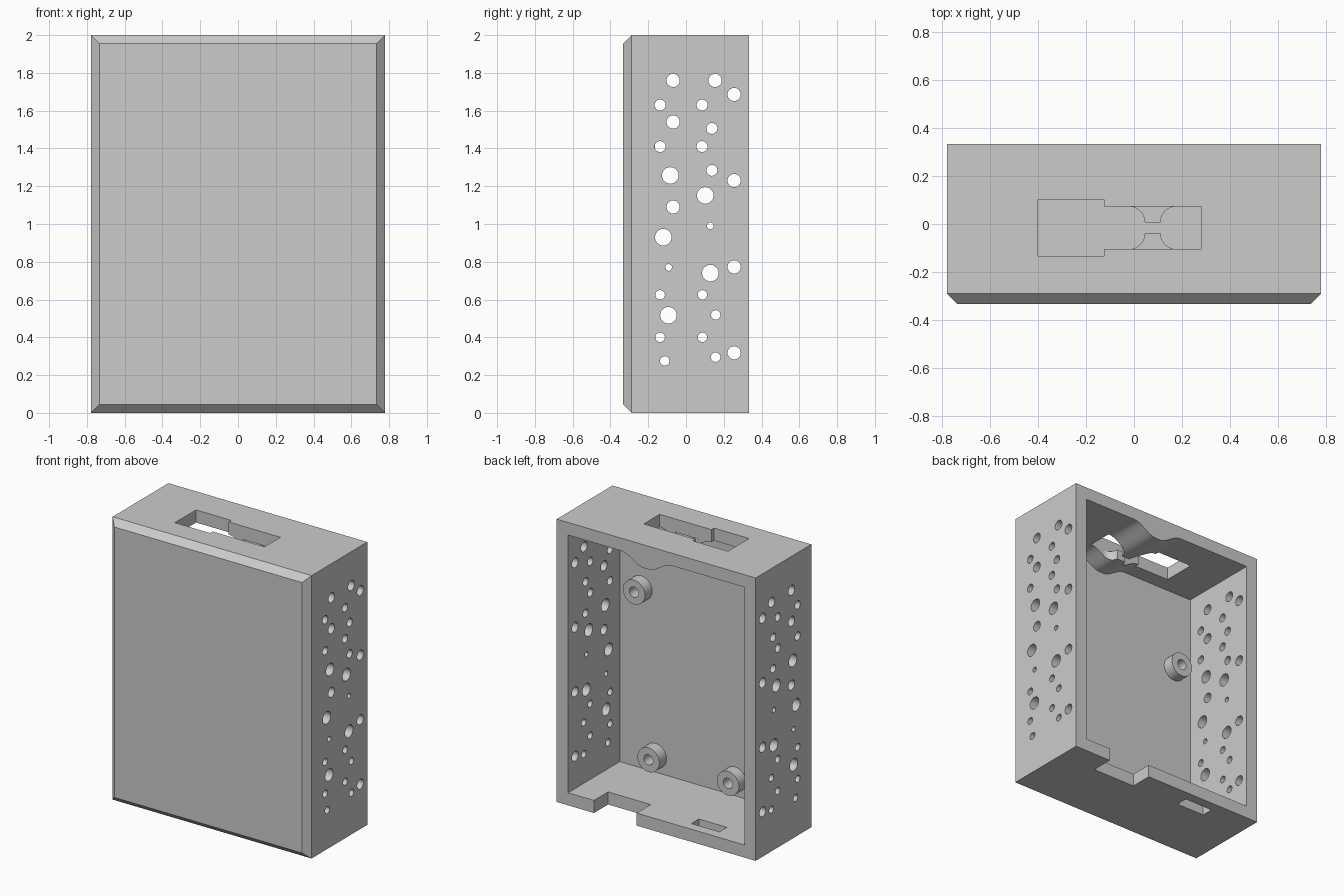
import bpy, bmesh
from math import cos, sin, pi, radians
from mathutils import Vector

cube = bpy.data.objects.get("Cube")
if cube:
    bpy.data.objects.remove(cube)

HALF_X, HALF_Y, TOP = 0.778, 0.333, 2.0
WALL, CHAMFER = 0.089, 0.044
INNER_X, CEILING, INNER_Y = HALF_X - WALL, TOP - WALL, WALL - HALF_Y

grey = bpy.data.materials.new("plain grey")
grey.use_nodes = True
tone = (0.6, 0.6, 0.6, 1)
grey.diffuse_color = tone
grey.node_tree.nodes["Principled BSDF"].inputs["Base Color"].default_value = tone


def make_object(name, bm):
    bmesh.ops.recalc_face_normals(bm, faces=bm.faces[:])
    mesh = bpy.data.meshes.new(name)
    bm.to_mesh(mesh)
    bm.free()
    mesh.materials.append(grey)
    obj = bpy.data.objects.new(name, mesh)
    bpy.context.scene.collection.objects.link(obj)
    return obj


def select_only(obj):
    bpy.ops.object.select_all(action='DESELECT')
    obj.select_set(True)
    bpy.context.view_layer.objects.active = obj


def prism(bm, outline, axis, start, end):
    """Extrude a flat outline along one axis."""
    def place(u, v):
        co = [u, v]
        co.insert("xyz".index(axis), start)
        return Vector(co)
    face = bm.faces.new([bm.verts.new(place(u, v)) for u, v in outline])
    moved = bmesh.ops.extrude_face_region(bm, geom=[face])["geom"]
    shift = Vector([end - start if a == axis else 0 for a in "xyz"])
    bmesh.ops.translate(bm, vec=shift, verts=[g for g in moved if isinstance(g, bmesh.types.BMVert)])


def rectangle(u0, u1, v0, v1):
    return [(u0, v0), (u1, v0), (u1, v1), (u0, v1)]


def arc(u, v, r, a0, a1, steps):
    return [(u + r * cos(radians(a0 + (a1 - a0) * i / steps)),
             v + r * sin(radians(a0 + (a1 - a0) * i / steps))) for i in range(steps + 1)]


def cut(target, bm):
    cutter = make_object("cutter", bm)
    cutter.hide_render = True
    mod = target.modifiers.new("cut", 'BOOLEAN')
    mod.operation, mod.solver, mod.object = 'DIFFERENCE', 'EXACT', cutter
    select_only(target)
    bpy.ops.object.modifier_apply(modifier=mod.name)
    bpy.data.objects.remove(cutter)


# Case block with a chamfered front
bm = bmesh.new()
prism(bm, rectangle(-HALF_X, HALF_X, 0, TOP), "y", -HALF_Y, HALF_Y)
front_edges = [e for e in bm.edges if all(v.co.y < 0 for v in e.verts)]
bmesh.ops.bevel(bm, geom=front_edges, offset=CHAMFER, segments=1, affect='EDGES')
case = make_object("case", bm)

# Cavity open at the back, with a smooth bump hanging from the ceiling
BUMP_X, FLAT, REACH, DROP = 0.077, 0.015, 0.2, 0.075
STEPS = 12
slope = []
for i in range(STEPS + 1):
    t = i / STEPS
    slope.append((FLAT + (REACH - FLAT) * t, CEILING - DROP * (1 + cos(pi * t)) / 2))
bump = [(BUMP_X + u, z) for u, z in reversed(slope)] + [(BUMP_X - u, z) for u, z in slope]
outline = [(-INNER_X, WALL), (INNER_X, WALL), (INNER_X, CEILING)] + bump + [(-INNER_X, CEILING)]
bm = bmesh.new()
prism(bm, outline, "y", INNER_Y, 1)
cut(case, bm)


# Top slot: a stepped opening above, pinched in the middle below
def slot_outline(half):
    mid = -0.016
    return [(x, mid + w) for x, w in half] + [(x, mid - w) for x, w in reversed(half)]


WIDE, NARROW, GAP = 0.118, 0.089, 0.022
ROUND = NARROW - GAP
left_half = [(-0.4, WIDE), (-0.125, WIDE), (-0.125, NARROW)]
right_half = [(0.28, NARROW)]
pinch = arc(-0.022, GAP, ROUND, 90, 0, 10) + arc(0.177, GAP, ROUND, 180, 90, 10)
for half, low, high in ((left_half + right_half, CEILING - 0.004, TOP + 1),
                        (left_half + pinch + right_half, TOP - 0.3, TOP - 0.04)):
    bm = bmesh.new()
    prism(bm, slot_outline(half), "z", low, high)
    cut(case, bm)

# Floor openings: a notch in the rear edge and a small slot
bm = bmesh.new()
prism(bm, rectangle(0.153, 0.487, 0.175, 1), "z", -1, WALL + 0.1)
prism(bm, rectangle(-0.445, -0.225, 0.178, 0.262), "z", -1, WALL + 0.1)
cut(case, bm)

# Round vents through both side walls, grouped by radius
VENTS = {
    0.035: [(-.068, 1.76), (.154, 1.76), (.255, 1.686), (-.068, 1.54), (.255, 1.23),
            (-.068, 1.09), (.255, .773), (.255, .318)],
    0.029: [(-.137, 1.63), (.085, 1.63), (.137, 1.506), (-.137, 1.41), (.085, 1.41),
            (.137, 1.284)],
    0.044: [(-.083, 1.257), (.102, 1.151), (-.12, .93), (.129, .74), (-.093, .517)],
    0.025: [(-.137, .625), (.087, .625), (.157, .519), (-.137, .4), (.087, .4),
            (.157, .295), (-.113, .275)],
    0.018: [(.129, .99), (-.092, .77)],
}
bm = bmesh.new()
for radius, centres in VENTS.items():
    for y, z in centres:
        prism(bm, arc(y, z, radius, 0, 345, 23), "x", -1, 1)
cut(case, bm)


def smooth(obj):
    select_only(obj)
    bpy.ops.object.shade_smooth_by_angle(angle=radians(30))


smooth(case)
weighted = case.modifiers.new("weighted normals", 'WEIGHTED_NORMAL')
weighted.keep_sharp = True

# Hollow mounting posts on the inside of the front wall
POSTS = {"upper_left": (.522, 1.362), "upper_right": (-.55, 1.334),
         "lower_left": (.409, .207), "lower_right": (-.213, .207)}
OUTER, BORE, HEIGHT = 0.086, 0.036, 0.08
for place, (x, z) in POSTS.items():
    bm = bmesh.new()
    ring = [bm.verts.new((r, h, 0)) for r, h in
            ((BORE, 0), (BORE, HEIGHT), (OUTER, HEIGHT), (OUTER, 0))]
    edges = [bm.edges.new((ring[i - 1], ring[i])) for i in range(4)]
    bmesh.ops.spin(bm, geom=ring + edges, axis=(0, 1, 0), cent=(0, 0, 0),
                   angle=2 * pi, steps=32, use_merge=True)
    bmesh.ops.remove_doubles(bm, verts=bm.verts[:], dist=0.0001)
    post = make_object(place + "_post", bm)
    post.location = (x, INNER_Y, z)
    smooth(post)
